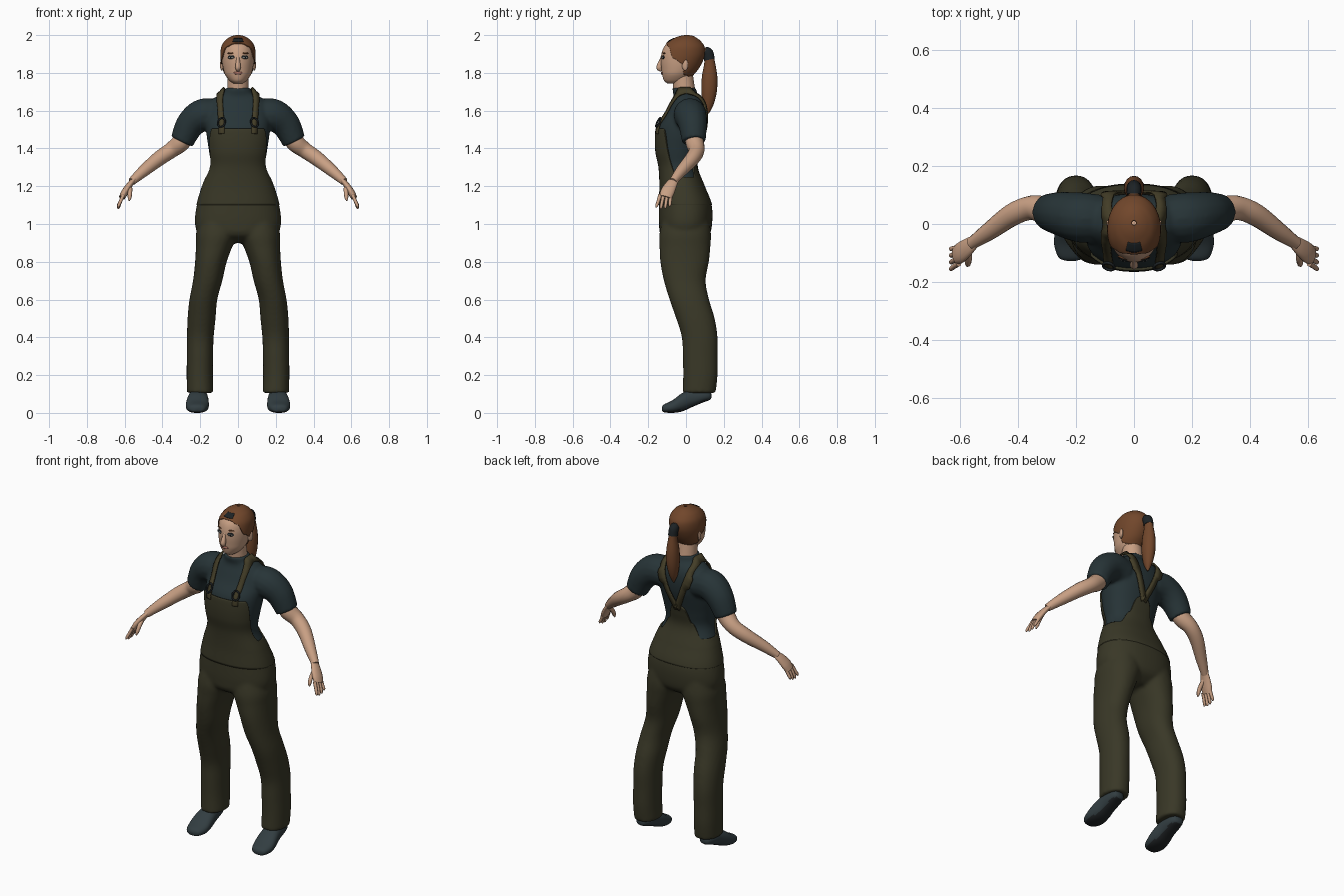
import bpy, bmesh, math
from mathutils import Vector, Matrix
from mathutils.bvhtree import BVHTree

if "Cube" in bpy.data.objects:
    bpy.data.objects.remove(bpy.data.objects["Cube"])


def material(name, *rgb):
    m = bpy.data.materials.new(name)
    m.use_nodes = True
    m.diffuse_color = (*rgb, 1)
    m.node_tree.nodes["Principled BSDF"].inputs["Base Color"].default_value = (*rgb, 1)
    return m


SKIN = material("skin", .58, .35, .23)
LIPS = material("lips", .36, .15, .11)
WHITE = material("eye_white", .5, .47, .43)
DARK = material("dark_trim", .012, .016, .018)
HAIR = material("brown_hair", .165, .062, .024)
SHIRT = material("slate_shirt", .02, .034, .038)
CLOTH = material("olive_cloth", .041, .039, .02)
STRAP = material("olive_strap", .055, .046, .02)
SHOE = material("slate_shoe", .032, .047, .053)
SOLE = material("dark_sole", .015, .018, .02)


def spline(rows, u):
    """Smooth interpolation through a list of tuples."""
    n = len(rows) - 1
    i = max(0, min(int(u), n - 1))
    f = u - i
    quad = (rows[max(i - 1, 0)], rows[i], rows[i + 1], rows[min(i + 2, n)])
    return [b + .5 * f * (c - a + f * (2 * a - 5 * b + 4 * c - d + f * (3 * (b - c) + d - a)))
            for a, b, c, d in zip(*quad)]


def find(rows, t):
    lo, hi = 0, len(rows) - 1
    for _ in range(24):
        mid = (lo + hi) / 2
        lo, hi = (mid, hi) if spline(rows, mid)[0] < t else (lo, mid)
    return lo


def skin_grid(bm, grid, closed=True, cap=True):
    rings = [[bm.verts.new(p) for p in ring] for ring in grid]
    n = len(rings[0])
    faces = []
    for r, s in zip(rings, rings[1:]):
        for j in range(n if closed else n - 1):
            k = (j + 1) % n
            faces.append(bm.faces.new((r[j], r[k], s[k], s[j])))
    if cap:
        faces += [bm.faces.new(rings[0][::-1]), bm.faces.new(rings[-1])]
        bmesh.ops.recalc_face_normals(bm, faces=faces)


def loft(bm, rows, lo=None, hi=None, off=0, e=1, steps=40, sides=48, arc=None, along_y=False, cap=True):
    """Rows are (height, x min, x max, y min, y max); lo and hi give limits by angle."""
    a0, a1 = arc or (0, math.tau)
    columns = []
    for j in range(sides):
        a = a0 + (a1 - a0) * j / (sides - 1 if arc else sides)
        c, s = math.cos(a), math.sin(a)
        u0 = find(rows, lo(-s)) if lo else 0
        u1 = find(rows, hi(-s)) if hi else len(rows) - 1
        col = []
        for i in range(steps + 1):
            t, x0, x1, y0, y1 = spline(rows, u0 + (u1 - u0) * i / steps)
            x = (x0 + x1) / 2 + ((x1 - x0) / 2 + off) * math.copysign(abs(c) ** e, c)
            y = (y0 + y1) / 2 + ((y1 - y0) / 2 + off) * math.copysign(abs(s) ** e, s)
            col.append((x, t, y) if along_y else (x, y, t))
        columns.append(col)
    skin_grid(bm, list(zip(*columns)), not arc, cap and not arc)


def tube(bm, pts, ref=(0, 1, 0), squash=1, steps=24, sides=16):
    """Points are (x, y, z, radius)."""
    grid, n = [], len(pts) - 1
    for i in range(steps + 1):
        u = n * i / steps
        *p, r = spline(pts, u)
        d = Vector(spline(pts, min(u + .05, n))[:3]) - Vector(spline(pts, max(u - .05, 0))[:3])
        s = d.cross(Vector(ref)).normalized()
        t = s.cross(d).normalized()
        angles = [math.tau * j / sides for j in range(sides)]
        grid.append([Vector(p) + r * (squash * math.cos(a) * s + math.sin(a) * t) for a in angles])
    skin_grid(bm, grid)


def finish(name, bm, mat, mirror=False, voxel=0, thick=0, offset=-1):
    me = bpy.data.meshes.new(name)
    bm.to_mesh(me)
    bm.free()
    me.materials.append(mat)
    ob = bpy.data.objects.new(name, me)
    bpy.context.collection.objects.link(ob)
    bpy.ops.object.select_all(action='DESELECT')
    ob.select_set(True)
    bpy.context.view_layer.objects.active = ob
    bpy.ops.object.shade_smooth_by_angle(angle=math.radians(50))
    if mirror:
        ob.modifiers.new("Mirror", 'MIRROR').use_mirror_merge = False
    if thick:
        m = ob.modifiers.new("Solidify", 'SOLIDIFY')
        m.thickness, m.offset = thick, offset
    if voxel:
        m = ob.modifiers.new("Remesh", 'REMESH')
        m.mode, m.voxel_size, m.use_smooth_shade = 'VOXEL', voxel, True
        m = ob.modifiers.new("Smooth", 'SMOOTH')
        m.factor, m.iterations = .5, 5
    return ob


def surface(ob):
    bpy.context.view_layer.update()
    return BVHTree.FromObject(ob, bpy.context.evaluated_depsgraph_get())


def ramp(f, *stops):
    for (a, p), (b, q) in zip(stops, stops[1:]):
        if f <= b:
            k = max(0, (f - a) / (b - a))
            return p + (q - p) * k * k * (3 - 2 * k)
    return stops[-1][1]


def sym(*rows):
    return [(z, -w, w, f, b) for z, w, f, b in rows]


TORSO = sym((.9, .1, -.06, .06), (.94, .19, -.125, .115), (1, .222, -.137, .132), (1.1, .212, -.137, .13),
            (1.2, .183, -.133, .092), (1.3, .145, -.138, .055), (1.38, .153, -.154, .065),
            (1.46, .165, -.157, .085), (1.52, .17, -.148, .1), (1.58, .17, -.11, .105),
            (1.63, .16, -.085, .1), (1.665, .13, -.068, .085), (1.685, .092, -.066, .066),
            (1.7, .074, -.07, .056), (1.725, .068, -.073, .053))
HEAD = sym((1.745, .026, -.1, -.02), (1.76, .046, -.117, .01), (1.79, .068, -.126, .035),
           (1.82, .078, -.13, .06), (1.86, .085, -.133, .082), (1.9, .087, -.13, .095),
           (1.94, .082, -.115, .092), (1.97, .064, -.083, .07), (1.987, .042, -.05, .048),
           (1.996, .022, -.024, .03), (2, .002, .002, .006))

# Shirt with sleeves
bm = bmesh.new()
loft(bm, TORSO, lo=lambda f: 1.08, hi=lambda f: 1.72, e=.88)
for s in (1, -1):
    tube(bm, [(s * .1, .02, 1.57, .08), (s * .18, .022, 1.578, .087),
              (s * .25, .035, 1.53, .077), (s * .297, .042, 1.437, .063)])
shirt = finish("shirt", bm, SHIRT, voxel=.009)

# Trousers: pelvis and two legs blended
LEG = [(1.04, .01, .2, -.12, .12), (.95, .002, .222, -.14, .132), (.88, .03, .223, -.14, .129),
       (.8, .06, .227, -.136, .121), (.7, .083, .238, -.117, .104), (.6, .11, .257, -.087, .122),
       (.5, .119, .267, -.052, .152), (.4, .129, .27, -.022, .167), (.3, .132, .271, -.017, .167),
       (.2, .133, .272, -.015, .167), (.105, .13, .27, -.018, .157)]
bm = bmesh.new()
loft(bm, TORSO, hi=lambda f: 1.18, off=.006, e=.88)
for s in (1, -1):
    loft(bm, [(t, *sorted((s * x0, s * x1)), y0, y1) for t, x0, x1, y0, y1 in LEG], e=.92)
finish("trousers", bm, CLOTH, voxel=.01)

# Bib with a raised front and a pointed back panel
bm = bmesh.new()
loft(bm, TORSO, lo=lambda f: 1.1, off=.008, e=.88, sides=128, cap=False,
     hi=lambda f: ramp(f, (-1, 1.43), (-.9, 1.33), (-.65, 1.25), (.1, 1.25), (.68, 1.505), (1, 1.505)))
finish("bib", bm, CLOTH, thick=.01)

# Shoulder straps laid on the shirt, with buckles
tree = surface(shirt)
path = [(.1, -.19, 1.48), (.1, -.18, 1.55), (.108, -.14, 1.63), (.11, -.08, 1.69), (.108, 0, 1.73),
        (.1, .08, 1.69), (.085, .14, 1.61), (.045, .14, 1.5), (0, .13, 1.4)]
bm = bmesh.new()
strip = []
for i in range(49):
    u = i / 6
    p = Vector(spline(path, u))
    d = Vector(spline(path, min(u + .1, 8))) - Vector(spline(path, max(u - .1, 0)))
    normal = tree.find_nearest(p)[1]
    side = d.cross(normal).normalized() * .019
    pair = []
    for q in (p - side, p + side):
        hit, normal, _, _ = tree.find_nearest(q)
        pair.append(hit + normal * .011)
    strip.append(pair)
skin_grid(bm, strip, closed=False, cap=False)
finish("shoulder_strap", bm, STRAP, mirror=True, thick=.008, offset=0)

bm = bmesh.new()
hit, normal, _, _ = tree.find_nearest(Vector((.102, -.19, 1.56)))
frame = Matrix.Translation(hit + normal * .018) @ normal.to_track_quat('Z', 'Y').to_matrix().to_4x4()
rings = []
for i in range(21):
    a = math.tau * i / 20
    rings.append([frame @ Vector(((.02 + .005 * math.cos(b)) * math.cos(a),
                                  (.026 + .005 * math.cos(b)) * math.sin(a), .005 * math.sin(b)))
                  for b in (math.tau * k / 8 for k in range(8))])
skin_grid(bm, rings, cap=False)
bmesh.ops.recalc_face_normals(bm, faces=bm.faces)
finish("buckle", bm, DARK, mirror=True)

# Arms and hands
bm = bmesh.new()
tube(bm, [(.26, .04, 1.5, .045), (.3, .045, 1.435, .049), (.355, .056, 1.39, .042), (.42, .032, 1.345, .039),
          (.5, -.025, 1.28, .031), (.562, -.068, 1.225, .021)], steps=30)
finish("arm", bm, SKIN, mirror=True)
bm = bmesh.new()
tube(bm, [(.548, -.058, 1.238, .022), (.575, -.08, 1.205, .032), (.598, -.098, 1.17, .037),
          (.614, -.108, 1.14, .033)], squash=.5)
for i in range(4):
    y, drop = -.08 - .019 * i, (.012, .002, 0, .008)[i]
    tube(bm, [(.606, y, 1.155, .01), (.622, y - .004 - .002 * i, 1.12, .009),
              (.632, y - .006 - .004 * i, 1.09 + drop, .008), (.634, y - .007 - .005 * i, 1.08 + drop, .003)],
         steps=10, sides=8)
tube(bm, [(.574, -.09, 1.2, .014), (.572, -.12, 1.17, .012), (.574, -.138, 1.14, .01),
          (.576, -.144, 1.122, .003)], steps=10, sides=8)
finish("hand", bm, SKIN, mirror=True)

# Shoes with dark undersides
bm = bmesh.new()
loft(bm, [(-.128, .205, .23, .012, .03), (-.116, .175, .26, .003, .045), (-.07, .156, .276, 0, .068),
          (-.02, .155, .272, .008, .105), (.03, .16, .262, .03, .125), (.09, .165, .255, .055, .122),
          (.125, .18, .243, .068, .115), (.135, .2, .225, .08, .1)], e=.85, along_y=True, sides=28)
shoe = finish("shoe", bm, SHOE, mirror=True)
shoe.data.materials.append(SOLE)
for p in shoe.data.polygons:
    p.material_index = int(p.normal.z < -.75)

# Head, neck, nose and ears
bm = bmesh.new()
loft(bm, HEAD, hi=lambda f: 1.965)
head = finish("head", bm, SKIN)
bm = bmesh.new()
tube(bm, [(0, .002, 1.64, .064), (0, -.008, 1.7, .058), (0, -.014, 1.75, .056), (0, -.02, 1.8, .055)], sides=32)
finish("neck", bm, SKIN)
bm = bmesh.new()
tube(bm, [(0, -.122, 1.895, .007), (0, -.131, 1.865, .01), (0, -.14, 1.838, .014),
          (0, -.14, 1.824, .014), (0, -.128, 1.814, .008)], ref=(1, 0, 0), squash=1.05)
finish("nose", bm, SKIN)


def blob(bm, at, size, turn=0):
    m = Matrix.Translation(at) @ Matrix.Rotation(turn, 4, 'Z') @ Matrix.Diagonal((*size, 1))
    bmesh.ops.create_uvsphere(bm, u_segments=16, v_segments=10, radius=1, matrix=m)


bm = bmesh.new()
blob(bm, (.086, -.005, 1.842), (.008, .018, .03), -.35)
finish("ear", bm, SKIN, mirror=True)

# Flat facial features placed on the face
tree = surface(head)
for name, mat, x, z, size in (("eyelid", DARK, .036, 1.883, (.02, .005, .01)),
                              ("eye", WHITE, .036, 1.881, (.015, .0075, .006)),
                              ("iris", DARK, .036, 1.881, (.006, .009, .006)),
                              ("eyebrow", HAIR, .038, 1.904, (.021, .004, .004)),
                              ("lips", LIPS, 0, 1.799, (.025, .006, .008))):
    bm = bmesh.new()
    hit = tree.ray_cast(Vector((x, -1, z)), Vector((0, 1, 0)))[0]
    blob(bm, hit, size, x * 9)
    finish(name, bm, mat, mirror=x > 0)

# Hair cap, front clip, ponytail and tie
bm = bmesh.new()
loft(bm, HEAD, off=.006, sides=64, cap=False,
     lo=lambda f: ramp(f, (-1, 1.775), (-.4, 1.79), (-.05, 1.85), (.35, 1.875), (.75, 1.94), (1, 1.957)))
finish("hair_cap", bm, HAIR, thick=.007)
bm = bmesh.new()
loft(bm, HEAD, lo=lambda f: 1.966, hi=lambda f: 1.984, off=.01, steps=6, sides=10, arc=(-1.95, -1.19))
finish("hair_clip", bm, DARK, thick=.005)
bm = bmesh.new()
tube(bm, [(0, .08, 1.905, .02), (0, .115, 1.908, .021), (0, .125, 1.86, .023), (0, .125, 1.78, .034),
          (0, .122, 1.7, .034), (0, .118, 1.63, .022), (0, .117, 1.585, .004)], ref=(1, 0, 0), squash=1.2)
finish("ponytail", bm, HAIR)
bm = bmesh.new()
tube(bm, [(0, .1, 1.912, .024), (0, .116, 1.905, .026), (0, .124, 1.87, .026)], ref=(1, 0, 0), squash=1.1, steps=10)
finish("hair_tie", bm, DARK)
